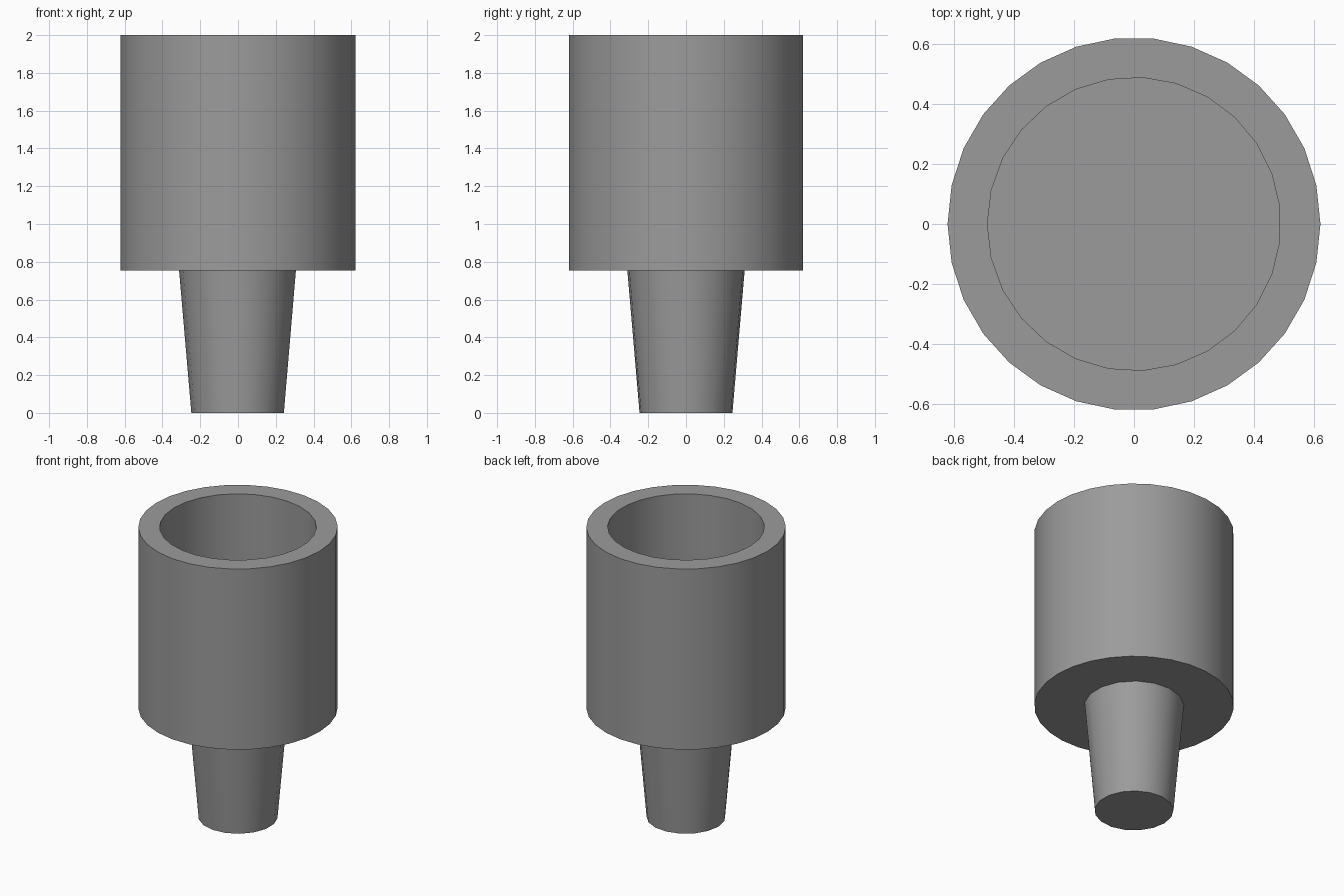
import bpy, bmesh, math

if "Cube" in bpy.data.objects:
    bpy.data.objects.remove(bpy.data.objects["Cube"])

bm = bmesh.new()


def ring(radius, z, sides):
    """Closed loop of edges with one corner on -x."""
    verts = []
    for i in range(sides):
        a = math.pi + 2 * math.pi * i / sides
        verts.append(bm.verts.new((radius * math.cos(a), radius * math.sin(a), z)))
    edges = [bm.edges.new((verts[i], verts[(i + 1) % sides])) for i in range(sides)]
    return verts, edges


def wall(lower, upper):
    a, b = lower[0], upper[0]
    n = len(a)
    for i in range(n):
        j = (i + 1) % n
        bm.faces.new((a[i], a[j], b[j], b[i]))


def flat_ring(outer, inner):
    bmesh.ops.triangle_fill(bm, edges=outer[1] + inner[1], use_beauty=True)


# Tapered solid stem
stem_bottom = ring(0.247, 0.0, 17)
stem_top = ring(0.312, 0.755, 17)
wall(stem_bottom, stem_top)
bm.faces.new(stem_bottom[0])

# Cup outside
cup_bottom = ring(0.623, 0.755, 30)
cup_top = ring(0.623, 2.0, 30)
wall(cup_bottom, cup_top)
flat_ring(cup_bottom, stem_top)

# Cup cavity with floor
cavity_floor = ring(0.49, 0.89, 27)
cavity_top = ring(0.49, 2.0, 27)
wall(cavity_floor, cavity_top)
bm.faces.new(cavity_floor[0])
flat_ring(cup_top, cavity_top)

bmesh.ops.recalc_face_normals(bm, faces=bm.faces[:])

mesh = bpy.data.meshes.new("cup_with_stem")
bm.to_mesh(mesh)
bm.free()
cup = bpy.data.objects.new("cup_with_stem", mesh)
bpy.context.collection.objects.link(cup)

grey = bpy.data.materials.new("mid_grey")
grey.diffuse_color = (0.33, 0.33, 0.33, 1)
grey.use_nodes = True
grey.node_tree.nodes["Principled BSDF"].inputs["Base Color"].default_value = grey.diffuse_color
mesh.materials.append(grey)

# Smooth round walls, sharp rims
bpy.context.view_layer.objects.active = cup
cup.select_set(True)
bpy.ops.object.shade_smooth_by_angle(angle=math.radians(30))
